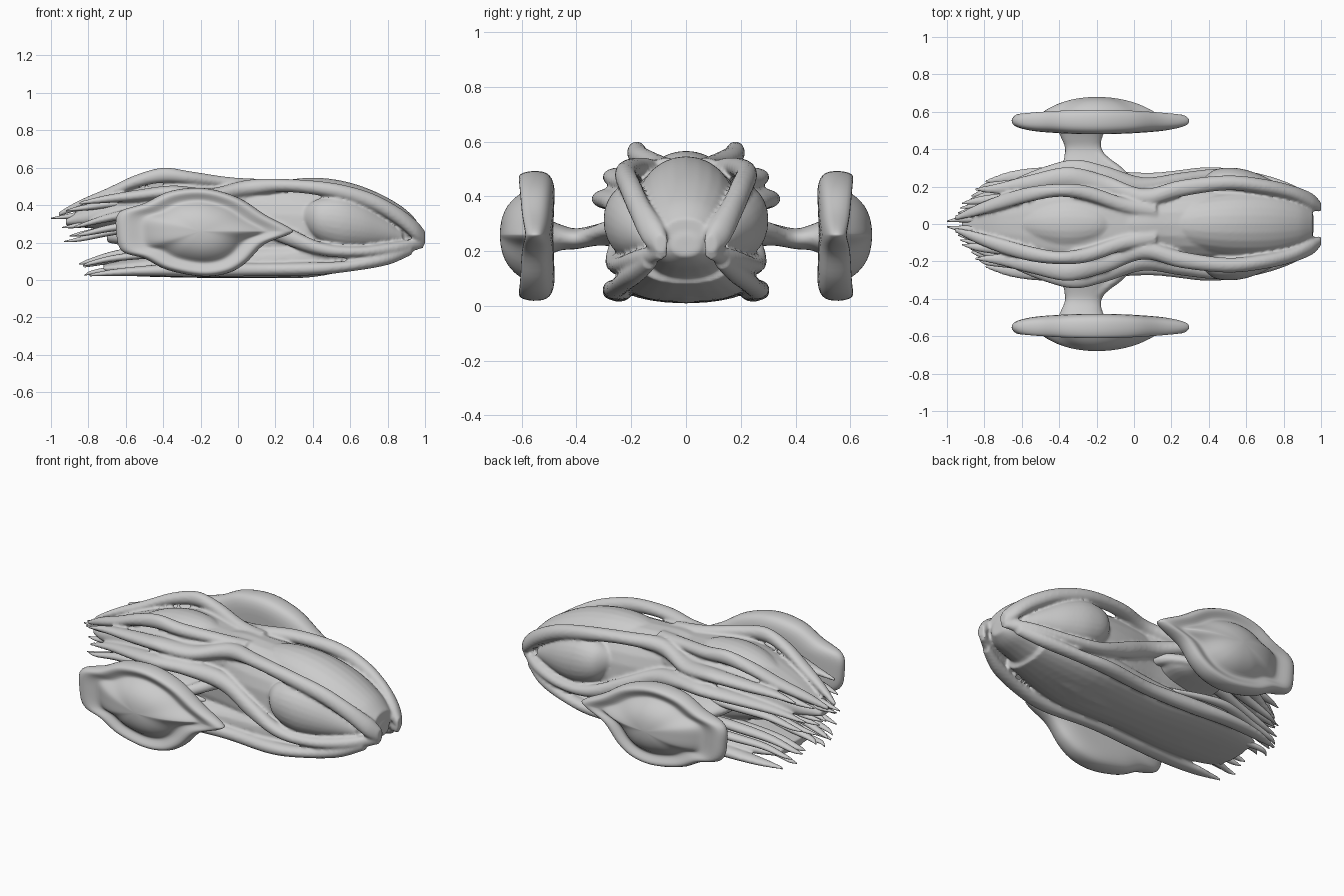
import bpy, bmesh, math
from mathutils import Vector


def smooth_rows(rows, steps=6, closed=False):
    """Catmull-Rom interpolation through rows of numbers."""
    rows = [Vector(r) for r in rows]
    n = len(rows)
    get = (lambda i: rows[i % n]) if closed else (lambda i: rows[max(0, min(n - 1, i))])
    out = []
    for i in range(n if closed else n - 1):
        a, b, c, d = get(i - 1), get(i), get(i + 1), get(i + 2)
        for k in range(steps):
            t = k / steps
            out.append(0.5 * (2 * b + (c - a) * t + (2 * a - 5 * b + 4 * c - d) * t * t
                              + (3 * b - a - 3 * c + d) * t ** 3))
    if not closed:
        out.append(rows[-1])
    return out


def skin(bm, rings):
    """Closed skin over a list of equal point rings."""
    rings = [[bm.verts.new(p) for p in r] for r in rings]
    n = len(rings[0])
    for r0, r1 in zip(rings, rings[1:]):
        for i in range(n):
            j = (i + 1) % n
            bm.faces.new((r0[i], r0[j], r1[j], r1[i]))
    bm.faces.new(rings[0][::-1])
    bm.faces.new(rings[-1])


def loft(bm, rows, power=2.0, side=1, along_y=False, n=24):
    """Rows are (along, across, z, half width, half height)."""
    rings = []
    for x, y, z, w, h in smooth_rows(rows):
        ring = []
        for k in range(n):
            a = 2 * math.pi * k / n
            c, s = math.cos(a), math.sin(a)
            u = y + max(w, .002) * math.copysign(abs(c) ** (2 / power), c)
            v = z + max(h, .002) * math.copysign(abs(s) ** (2 / power), s)
            ring.append((u, x * side, v) if along_y else (x, u * side, v))
        rings.append(ring)
    skin(bm, rings)


def finish(bm, name, voxel=0, relax=4):
    bmesh.ops.recalc_face_normals(bm, faces=bm.faces)
    me = bpy.data.meshes.new(name)
    bm.to_mesh(me)
    bm.free()
    ob = bpy.data.objects.new(name, me)
    bpy.context.collection.objects.link(ob)
    for p in me.polygons:
        p.use_smooth = True
    if voxel:
        m = ob.modifiers.new("fuse", 'REMESH')
        m.mode, m.voxel_size, m.use_smooth_shade = 'VOXEL', voxel, True
        s = ob.modifiers.new("relax", 'SMOOTH')
        s.factor, s.iterations = 0.5, relax
    return ob


# Hull: core, upper rear shell, flat lower rear shell
bm = bmesh.new()
loft(bm, [(.96, 0, .22, .05, .04), (.9, 0, .235, .12, .09), (.8, 0, .255, .16, .14),
          (.6, 0, .26, .2, .205), (.4, 0, .265, .22, .25), (.2, 0, .27, .21, .26),
          (0, 0, .28, .18, .255), (-.2, 0, .27, .16, .2), (-.45, 0, .25, .11, .1),
          (-.7, 0, .24, .05, .04)], 2.3)
loft(bm, [(.15, 0, .42, .14, .1), (-.1, 0, .41, .2, .12), (-.3, 0, .41, .25, .13),
          (-.5, 0, .39, .22, .125), (-.7, 0, .36, .16, .09), (-.83, 0, .33, .11, .05),
          (-.92, 0, .31, .05, .02)], 2.3)
loft(bm, [(.75, 0, .15, .16, .07), (.4, 0, .12, .24, .1), (0, 0, .1, .22, .09),
          (-.3, 0, .085, .24, .072), (-.55, 0, .07, .22, .05), (-.72, 0, .06, .16, .025)], 2.4)
# Top domes, front and rear
loft(bm, [(.2, 0, .47, .05, .04), (.3, 0, .43, .13, .11), (.45, 0, .39, .17, .155),
          (.6, 0, .365, .18, .155), (.75, 0, .325, .17, .14), (.88, 0, .29, .13, .1),
          (.955, 0, .27, .08, .05)])
loft(bm, [(-.1, 0, .48, .03, .03), (-.2, 0, .46, .11, .095), (-.35, 0, .455, .145, .11),
          (-.5, 0, .43, .12, .105), (-.65, 0, .42, .04, .04)])
for s in (1, -1):
    # Side domes
    loft(bm, [(.34, .18, .34, .02, .03), (.42, .2, .325, .085, .105), (.54, .2, .31, .1, .135),
              (.66, .175, .29, .095, .12), (.78, .14, .26, .07, .08), (.88, .12, .23, .03, .03)], 2, s)
    # Upper front ridge, from nose prong over the waist
    loft(bm, [(1.0, .09, .225, .025, .035), (.95, .12, .265, .045, .055), (.85, .165, .345, .04, .05),
              (.7, .2, .425, .04, .045), (.5, .22, .48, .04, .04), (.25, .19, .505, .045, .035),
              (.05, .14, .49, .05, .045), (-.15, .2, .45, .06, .04), (-.35, .25, .47, .055, .035),
              (-.55, .22, .45, .045, .03), (-.72, .19, .43, .03, .02), (-.85, .185, .41, .008, .008)], 2, s)
    # Mid ridge, under the side dome and up across the waist to the flare
    loft(bm, [(.99, .09, .2, .025, .03), (.85, .17, .17, .04, .035), (.65, .235, .15, .04, .03),
              (.45, .255, .165, .04, .035), (.25, .235, .24, .04, .05), (.05, .2, .33, .05, .05),
              (-.15, .25, .38, .06, .04), (-.32, .29, .39, .055, .035), (-.5, .25, .37, .05, .03),
              (-.7, .18, .33, .035, .022), (-.88, .13, .28, .008, .008)], 2, s)
    # Rear crest beside the rear dome
    loft(bm, [(.12, .07, .515, .04, .025), (-.05, .1, .52, .04, .03), (-.25, .165, .545, .04, .035),
              (-.4, .18, .56, .035, .04), (-.55, .16, .525, .04, .035), (-.7, .12, .46, .04, .03),
              (-.85, .07, .4, .03, .025), (-.96, .03, .35, .012, .012)], 2, s)
    # Bottom edge ridge
    loft(bm, [(.93, .13, .165, .03, .03), (.8, .19, .115, .04, .035), (.6, .24, .075, .04, .03),
              (.4, .26, .06, .045, .035), (.1, .235, .055, .04, .035), (-.2, .245, .055, .045, .04),
              (-.45, .26, .05, .045, .03), (-.65, .25, .04, .035, .02), (-.8, .225, .025, .008, .008)], 2, s)
finish(bm, "hull", .009)

# Tail tendrils: (root y, root z, tip x, tip y, tip z, thickness)
tendrils = [(.04, .42, -1.0, .015, .33, .034), (.1, .36, -.94, .06, .28, .032),
            (.16, .42, -.92, .11, .37, .03), (.14, .29, -.93, .085, .205, .026),
            (.2, .3, -.87, .15, .235, .026), (.05, .28, -.9, .03, .235, .028),
            (.17, .16, -.85, .12, .085, .026), (.23, .13, -.83, .19, .075, .022),
            (.08, .12, -.82, .05, .07, .026), (.13, .06, -.82, .13, .025, .022)]
bm = bmesh.new()
for s in (1, -1):
    for ry, rz, tx, ty, tz, th in tendrils:
        loft(bm, [(-.1, ry * .9, rz, th * .5, th * .5), (-.4, ry * 1.1, rz + .01, th * 1.3, th),
                  (-.65, ry * .6 + ty * .4, (rz + tz) / 2 + .015, th * 1.1, th * .8),
                  (tx * .5 - .37, ty + .015, tz + .015, th * .7, th * .5),
                  (tx, ty, tz, .003, .003)], 2, s, n=12)
finish(bm, "tail_tendrils")

# Pods: a leaf outline scaled in steps gives a thick rim, a groove and a dome
outline = smooth_rows([(-.65, .26), (-.635, .36), (-.5, .41), (-.36, .475), (-.18, .49), (0, .44),
                       (.15, .345), (.28, .275), (.275, .245), (.14, .19), (.04, .09), (-.06, .035),
                       (-.2, .02), (-.38, .055), (-.5, .115), (-.62, .155)], 5, True)
profile = [(.02, .485), (.4, .482), (.7, .48), (.88, .49), (.97, .51), (1, .54), (.995, .575),
           (.95, .605), (.88, .61), (.8, .6), (.72, .592), (.66, .6), (.58, .625),
           (.45, .652), (.3, .669), (.15, .677), (.02, .68)]
cx, cz = -.2, .26
for s, tag in ((1, "left"), (-1, "right")):
    bm = bmesh.new()
    rings = []
    for k, y in smooth_rows(profile, 2):
        ring = []
        for px, pz in outline:
            x = cx + (px - cx) * k
            thin = 1 - .45 * min(1, abs(x - cx) / .47) ** 2
            ring.append((x, s * (.55 + (y - .55) * thin), cz + (pz - cz) * k))
        rings.append(ring)
    skin(bm, rings)
    finish(bm, tag + "_pod")
    # Strut from hull to pod, with a thin front brace
    bm = bmesh.new()
    loft(bm, [(.1, -.25, .28, .2, .07), (.24, -.24, .27, .19, .055), (.32, -.25, .26, .135, .04),
              (.4, -.27, .245, .1, .038), (.46, -.28, .25, .11, .048), (.52, -.28, .25, .14, .075)],
         2.2, s, True)
    loft(bm, [(.15, 0, .31, .05, .04), (.28, -.08, .285, .04, .03), (.36, -.18, .26, .04, .025),
              (.42, -.24, .25, .04, .02)], 2, s, True)
    finish(bm, tag + "_strut", .01)
